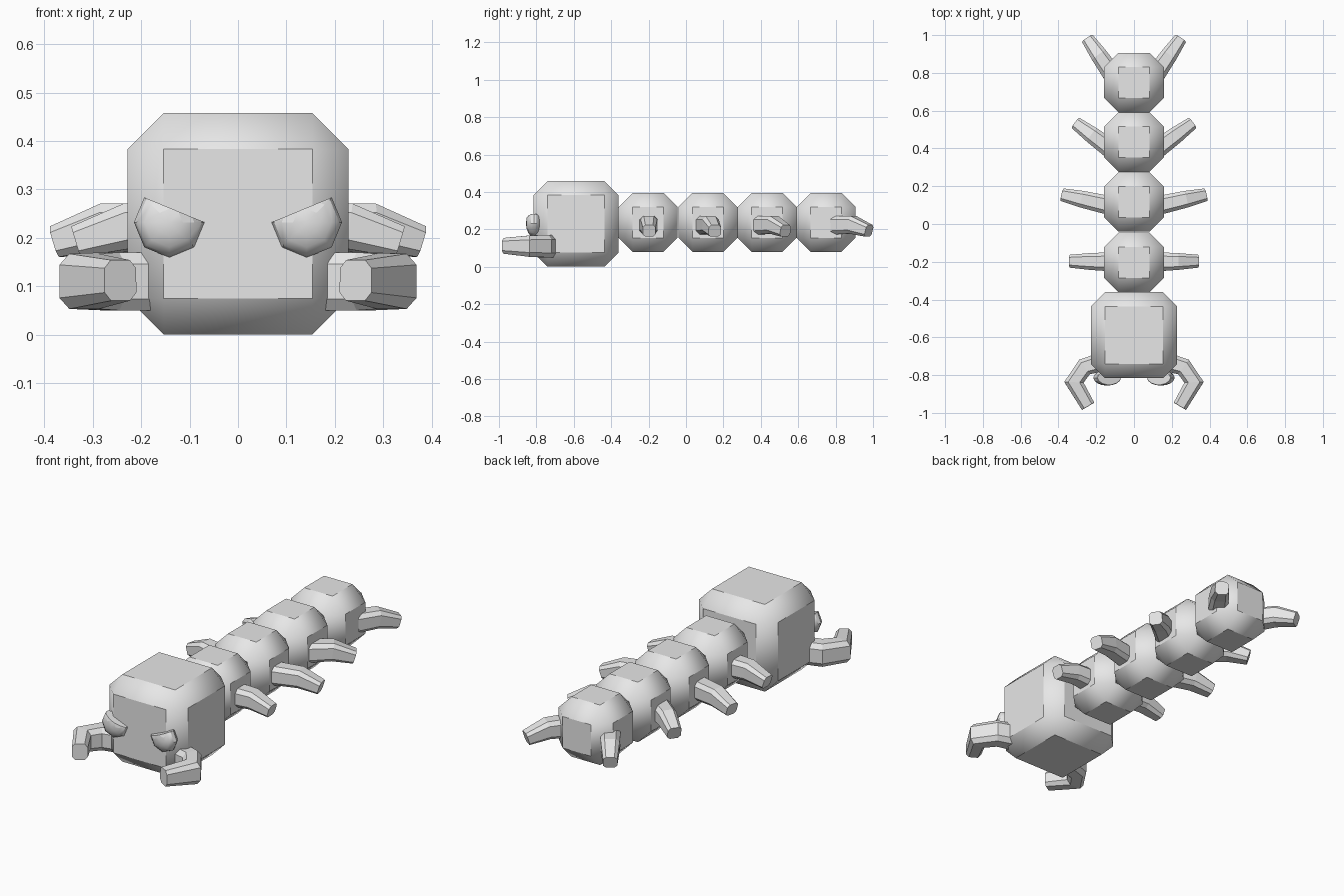
import bpy, bmesh, math
from mathutils import Vector, Matrix

cube = bpy.data.objects.get("Cube")
if cube:
    bpy.data.objects.remove(cube, do_unlink=True)

grey = bpy.data.materials.new("light_grey")
grey.use_nodes = True
grey.diffuse_color = (0.8, 0.8, 0.8, 1)
grey.node_tree.nodes["Principled BSDF"].inputs["Base Color"].default_value = (0.8, 0.8, 0.8, 1)


def finish(name, bm):
    bmesh.ops.recalc_face_normals(bm, faces=bm.faces[:])
    me = bpy.data.meshes.new(name)
    bm.to_mesh(me)
    bm.free()
    me.materials.append(grey)
    ob = bpy.data.objects.new(name, me)
    bpy.context.collection.objects.link(ob)
    return ob


def chamfered_block(name, center, size, bevel):
    """Cube with broad chamfers: flat sides, softly shaded chamfers."""
    bm = bmesh.new()
    bmesh.ops.create_cube(bm, size=1, matrix=Matrix.Translation(center) @ Matrix.Diagonal((*size, 1)))
    bmesh.ops.bevel(bm, geom=bm.edges[:], offset=bevel, segments=1, affect='EDGES')
    for f in bm.faces:
        f.smooth = max(abs(c) for c in f.normal) < 0.99
    return finish(name, bm)


def limb(name, path, sections, side):
    """Tube with a chamfered rectangular section (half width, half height) along a path."""
    pts = [Vector((p[0] * side, p[1], p[2])) for p in path]
    bm = bmesh.new()
    rings = []
    for i, (p, (w, h)) in enumerate(zip(pts, sections)):
        d_in = (p - pts[i - 1]).normalized() if i else (pts[1] - p).normalized()
        d_out = (pts[i + 1] - p).normalized() if i < len(pts) - 1 else d_in
        t = (d_in + d_out).normalized()
        miter = 1 / max(t.dot(d_out), 0.6)
        across = t.cross(Vector((0, 0, 1))).normalized()
        up = across.cross(t)
        c = 0.4
        outline = [(1, 1 - c), (1 - c, 1), (c - 1, 1), (-1, 1 - c),
                   (-1, c - 1), (c - 1, -1), (1 - c, -1), (1, c - 1)]
        rings.append([bm.verts.new(p + across * a * w * miter + up * b * h) for a, b in outline])
    for r0, r1 in zip(rings, rings[1:]):
        for k in range(8):
            n = (k + 1) % 8
            bm.faces.new((r0[k], r0[n], r1[n], r1[k]))
    bm.faces.new(rings[0])
    bm.faces.new(rings[-1])
    return finish(name, bm)


def eye(name, side):
    """Eight-sided squashed dome with its upper inner part sliced off."""
    bm = bmesh.new()
    bmesh.ops.create_uvsphere(bm, u_segments=8, v_segments=8, radius=0.073,
                              matrix=Matrix.Rotation(math.pi / 2, 4, 'X'))
    for f in bm.faces:
        f.smooth = True
    a = math.radians(67.5)
    n = Vector((-side * math.cos(a), 0, math.sin(a)))
    cut = bmesh.ops.bisect_plane(bm, geom=bm.verts[:] + bm.edges[:] + bm.faces[:],
                                 plane_co=n * 0.0279, plane_no=n, clear_outer=True)
    rim = [e for e in cut["geom_cut"] if isinstance(e, bmesh.types.BMEdge)]
    bmesh.ops.contextual_create(bm, geom=rim)
    for f in bm.faces:
        if f.normal.dot(n) > 0.98 or len(f.verts) > 4:
            f.smooth = False
    bmesh.ops.scale(bm, vec=(1, 0.57, 1), verts=bm.verts[:])
    bmesh.ops.translate(bm, vec=(side * 0.142, -0.814, 0.232), verts=bm.verts[:])
    return finish(name, bm)


# Head and body chain
chamfered_block("head", (0, -0.588, 0.229), (0.457, 0.455, 0.458), 0.075)
for i, y in enumerate((-0.203, 0.117, 0.434, 0.749)):
    chamfered_block(f"body_segment_{i + 1}", (0, y, 0.237), (0.315, 0.315, 0.315), 0.075)

# Legs: root and tip in plan, sweeping further back along the body
legs = [((0.13, -0.200), (0.335, -0.197)),
        ((0.13, 0.098), (0.375, 0.154)),
        ((0.13, 0.402), (0.305, 0.532)),
        ((0.12, 0.800), (0.244, 0.978))]
for side, label in ((1, "left"), (-1, "right")):
    for i, (root, tip) in enumerate(legs):
        r, t = Vector(root), Vector(tip)
        knee = t + (r - t).normalized() * 0.105
        limb(f"{label}_leg_{i + 1}",
             [(*r, 0.222), (*knee, 0.224), (*t, 0.192)],
             [(0.05, 0.05), (0.044, 0.047), (0.034, 0.033)], side)

    # Front pincer curving forward and inward
    limb(f"{label}_pincer",
         [(0.17, -0.730, 0.11), (0.262, -0.757, 0.11), (0.318, -0.838, 0.11), (0.243, -0.965, 0.112)],
         [(0.05, 0.06), (0.045, 0.06), (0.043, 0.057), (0.038, 0.042)], side)
    eye(f"{label}_eye", side)
